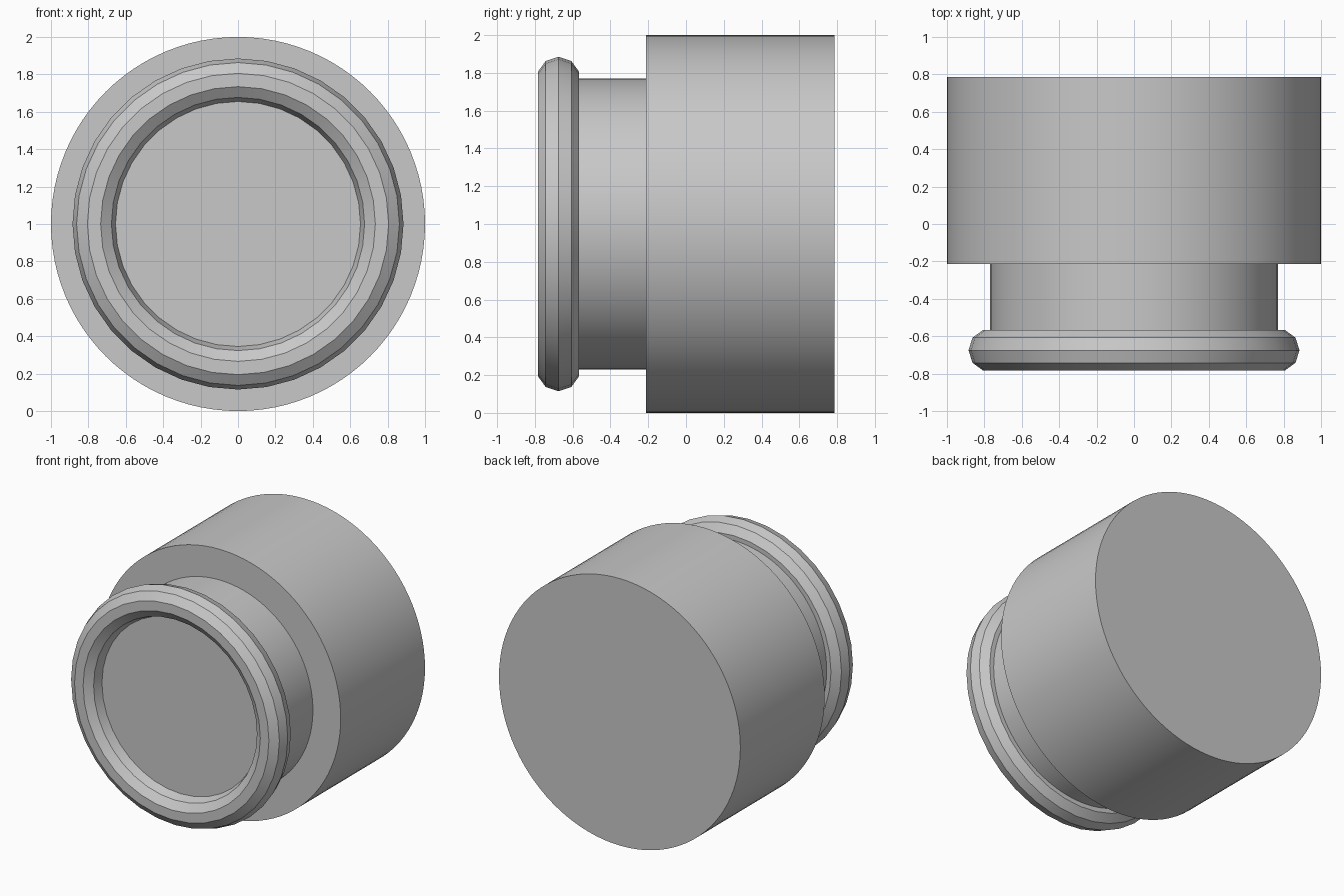
import bpy, bmesh, math
from math import cos, sin, tau

cube = bpy.data.objects.get("Cube")
if cube:
    bpy.data.objects.remove(cube, do_unlink=True)

grey = bpy.data.materials.new("plain grey")
grey.use_nodes = True
colour = (0.58, 0.58, 0.58, 1)
grey.diffuse_color = colour
grey.node_tree.nodes["Principled BSDF"].inputs["Base Color"].default_value = colour


def lathe(name, profile, segments, closed=False):
    """Turn a (radius, y) profile round the front-to-back axis at z = 1."""
    bm = bmesh.new()
    rings = []
    for r, y in profile:
        angles = [tau * i / segments for i in range(segments)]
        rings.append([bm.verts.new((r * sin(a), y, 1 + r * cos(a))) for a in angles])
    pairs = list(zip(rings, rings[1:]))
    if closed:
        pairs.append((rings[-1], rings[0]))
    else:
        bm.faces.new(rings[0])
        bm.faces.new(rings[-1])
    for a, b in pairs:
        for i in range(segments):
            j = (i + 1) % segments
            bm.faces.new((a[i], a[j], b[j], b[i]))
    bmesh.ops.recalc_face_normals(bm, faces=bm.faces)
    mesh = bpy.data.meshes.new(name)
    bm.to_mesh(mesh)
    bm.free()
    mesh.materials.append(grey)
    obj = bpy.data.objects.new(name, mesh)
    bpy.context.collection.objects.link(obj)
    bpy.ops.object.select_all(action="DESELECT")
    obj.select_set(True)
    bpy.context.view_layer.objects.active = obj
    bpy.ops.object.shade_smooth_by_angle(angle=math.radians(30))
    return obj


# Wide rear drum and the narrower neck in front of it
lathe("body", [(1, -0.213), (1, 0.785)], 96)
lathe("neck", [(0.77, -0.675), (0.77, -0.213)], 96)

# Ten-sided rounded rim at the front of the neck
sides, thickness = 10, 0.115
section = [(0.77 + thickness * cos(tau * k / sides),
            -0.675 + thickness * sin(tau * k / sides)) for k in range(sides)]
lathe("front_rim", section, 36, closed=True)
